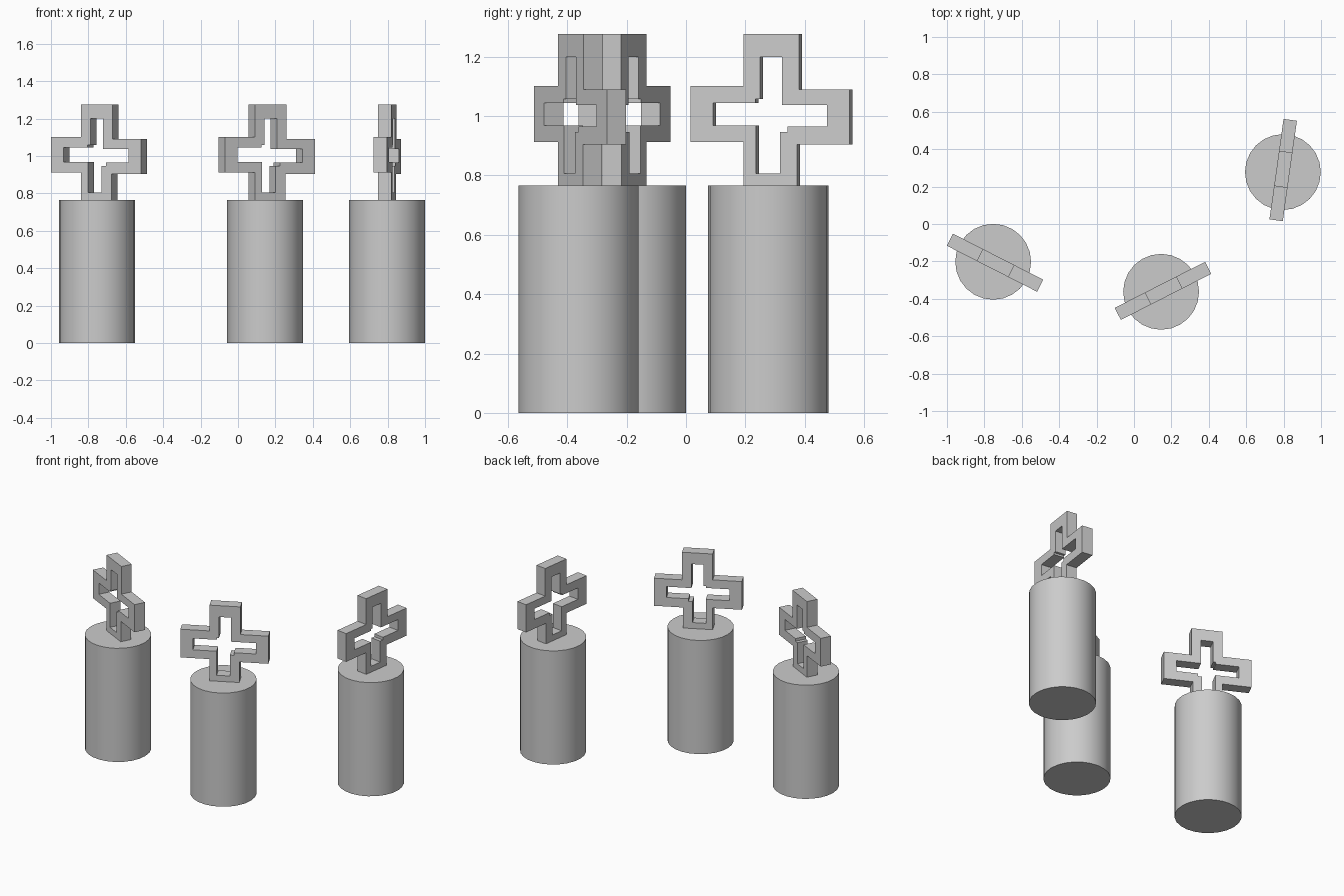
import bpy, bmesh
from math import radians
from mathutils import Matrix

if "Cube" in bpy.data.objects:
    bpy.data.objects.remove(bpy.data.objects["Cube"])

# Cross frame outline and through-hole, as (local x, z) points
OUTER = [(-.091, .74), (.092, .74), (.092, .904), (.271, .904), (.271, 1.09), (.099, 1.09),
         (.099, 1.276), (-.091, 1.276), (-.091, 1.102), (-.271, 1.102), (-.271, .912), (-.091, .912)]
HOLE = [(-.048, .806), (.034, .806), (.034, .947), (.059, .947), (.059, .965), (.194, .965),
        (.194, 1.038), (.041, 1.038), (.041, 1.2), (-.034, 1.2), (-.034, 1.058), (-.05, 1.058),
        (-.05, 1.045), (-.194, 1.045), (-.194, .968), (-.048, .968)]
THICK = .072
OFFSET = .011
RADIUS, HEIGHT = .2027, .766


def finish(bm, name, matrix):
    bmesh.ops.recalc_face_normals(bm, faces=bm.faces[:])
    mesh = bpy.data.meshes.new(name)
    bm.to_mesh(mesh)
    bm.free()
    ob = bpy.data.objects.new(name, mesh)
    bpy.context.collection.objects.link(ob)
    ob.matrix_world = matrix
    return ob


def cross_frame(name, matrix):
    bm = bmesh.new()
    edges = []
    for loop in (OUTER, HOLE):
        vs = [bm.verts.new((x + OFFSET, -THICK / 2, z)) for x, z in loop]
        edges += [bm.edges.new((vs[i - 1], vs[i])) for i in range(len(vs))]
    bmesh.ops.triangle_fill(bm, edges=edges, use_beauty=True)
    ext = bmesh.ops.extrude_face_region(bm, geom=bm.faces[:], use_keep_orig=True)
    moved = [g for g in ext["geom"] if isinstance(g, bmesh.types.BMVert)]
    bmesh.ops.translate(bm, verts=moved, vec=(0, THICK, 0))
    finish(bm, name, matrix)


def pedestal(name, matrix):
    bm = bmesh.new()
    bmesh.ops.create_cone(bm, cap_ends=True, segments=24, radius1=RADIUS, radius2=RADIUS,
                          depth=HEIGHT, matrix=Matrix.Translation((0, 0, HEIGHT / 2)))
    ob = finish(bm, name, matrix)
    bpy.ops.object.select_all(action='DESELECT')
    ob.select_set(True)
    bpy.context.view_layer.objects.active = ob
    bpy.ops.object.shade_smooth_by_angle(angle=radians(30))


# Three pedestals, each topped by a turned cross
for label, x, y, turn in (("left", -.753, -.202, -27), ("middle", .145, -.3625, 27),
                          ("right", .796, .2775, 82)):
    place = Matrix.Translation((x, y, 0))
    pedestal(label + "_pedestal", place)
    cross_frame(label + "_cross_frame", place @ Matrix.Rotation(radians(turn), 4, 'Z'))
